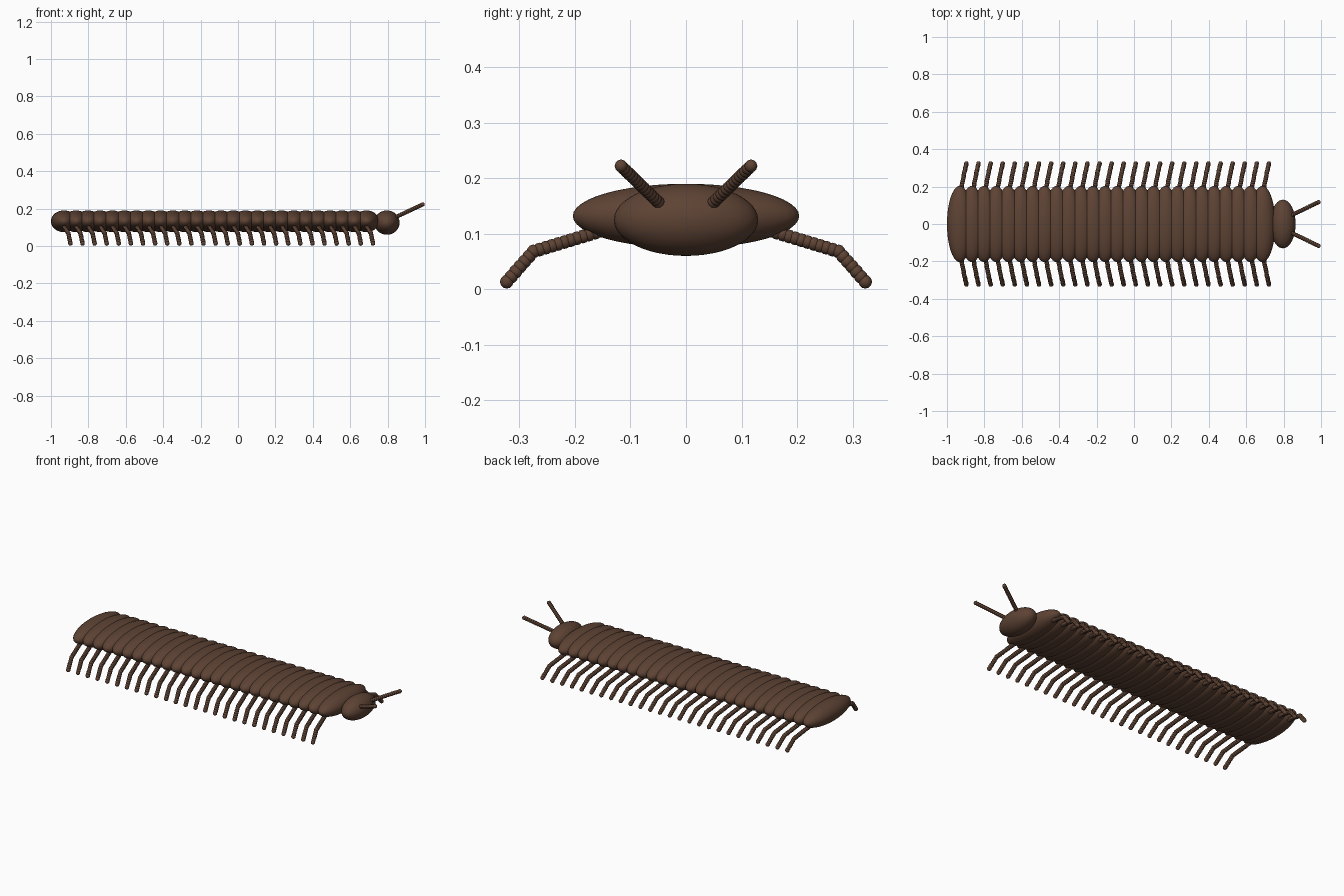
import bpy, bmesh
from mathutils import Vector, Matrix

cube = bpy.data.objects.get("Cube")
if cube:
    bpy.data.objects.remove(cube, do_unlink=True)

SEGMENTS = 26
STEP = 0.0647
FIRST_X = -0.931
BEAD_GAP = 0.0115

brown = bpy.data.materials.new("dark brown shell")
brown.use_nodes = True
COLOUR = (0.11, 0.055, 0.034, 1)
brown.diffuse_color = COLOUR
bsdf = brown.node_tree.nodes["Principled BSDF"]
bsdf.inputs["Base Color"].default_value = COLOUR
bsdf.inputs["Roughness"].default_value = 0.7


def finish(name, bm):
    """Turn a bmesh into a smooth brown mesh."""
    mesh = bpy.data.meshes.new(name)
    for face in bm.faces:
        face.smooth = True
    bm.to_mesh(mesh)
    bm.free()
    mesh.materials.append(brown)
    return mesh


def place(name, mesh, location=(0, 0, 0)):
    obj = bpy.data.objects.new(name, mesh)
    obj.location = location
    bpy.context.collection.objects.link(obj)
    return obj


def ellipsoid(name, radii):
    bm = bmesh.new()
    bmesh.ops.create_uvsphere(bm, u_segments=40, v_segments=24, radius=1,
                              matrix=Matrix.Diagonal((*radii, 1)))
    return finish(name, bm)


def bead_chain(name, points, radius, side):
    """String overlapping beads along a path; side flips it across y."""
    bm = bmesh.new()
    path = [Vector((x, y * side, z)) for x, y, z in points]
    for start, end in zip(path, path[1:]):
        count = max(1, round((end - start).length / BEAD_GAP))
        for i in range(count + 1):
            bmesh.ops.create_icosphere(
                bm, subdivisions=2, radius=radius,
                matrix=Matrix.Translation(start.lerp(end, i / count)))
    return finish(name, bm)


# Body segments and head
segment = ellipsoid("body_segment", (0.069, 0.204, 0.058))
head = ellipsoid("head", (0.068, 0.13, 0.065))
place("head", head, (0.796, 0, 0.125))

# Jointed legs, relative to their segment centre on the ground
leg_path = [(-0.004, 0.13, 0.112), (0.024, 0.275, 0.068), (0.035, 0.323, 0.0135)]
antenna_path = [(0.83, 0.041, 0.148), (0.987, 0.117, 0.222)]
sides = {"left": 1, "right": -1}
legs = {k: bead_chain(k + "_leg", leg_path, 0.0125, s) for k, s in sides.items()}

for i in range(SEGMENTS):
    x = FIRST_X + i * STEP
    place(f"body_segment_{i + 1}", segment, (x, 0, 0.132))
    for name, mesh in legs.items():
        # +y legs belong to the flank on that side
        place(f"{name}_leg_{i + 1}", mesh, (x, 0, 0))

# Antennae
for name, side in sides.items():
    place(f"{name}_antenna", bead_chain(f"{name}_antenna", antenna_path, 0.0118, side))
